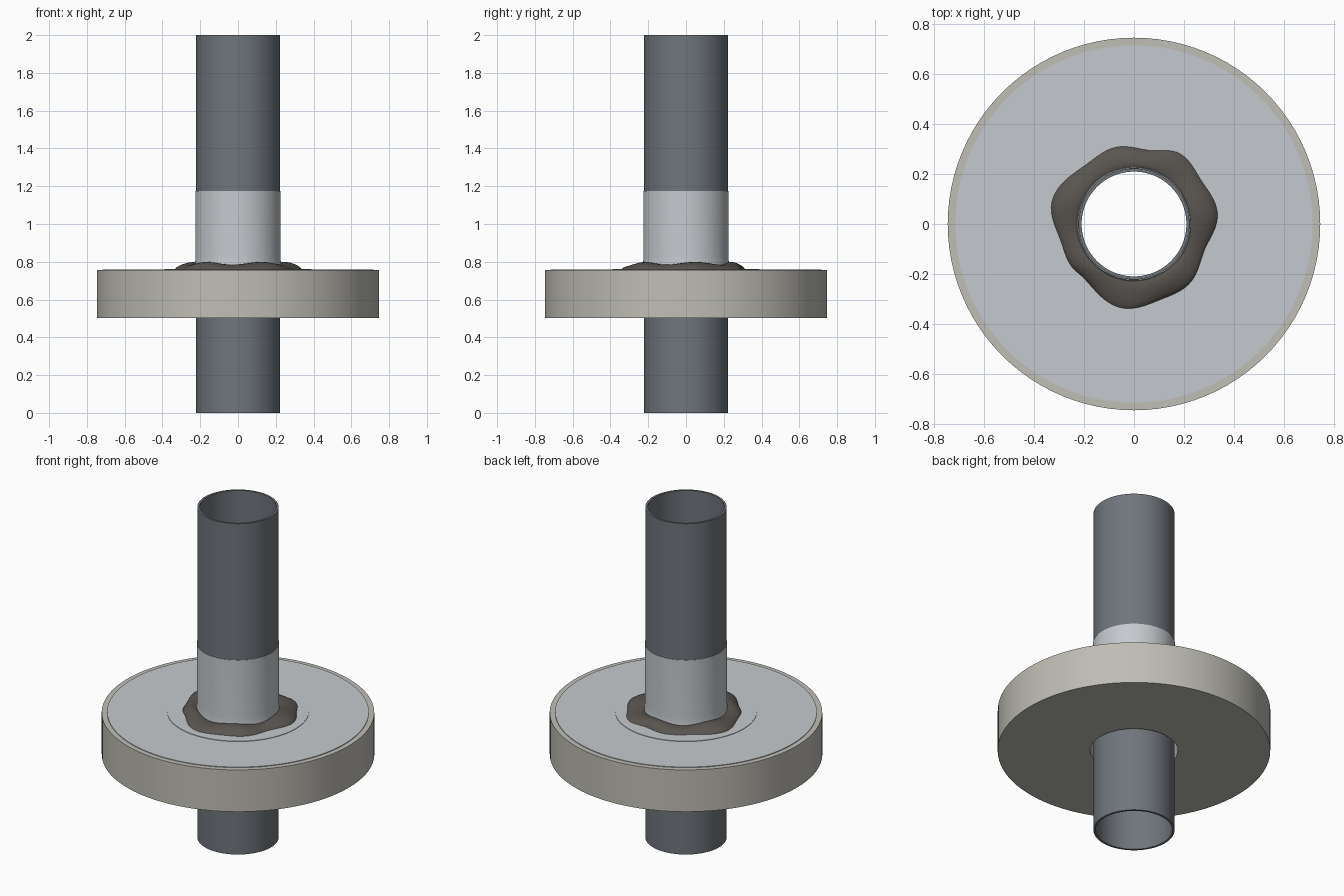
import bpy, bmesh, math

if "Cube" in bpy.data.objects:
    bpy.data.objects.remove(bpy.data.objects["Cube"])

SEG = 96


def material(name, rgb):
    m = bpy.data.materials.new(name)
    m.diffuse_color = (*rgb, 1)
    m.use_nodes = True
    m.node_tree.nodes["Principled BSDF"].inputs["Base Color"].default_value = m.diffuse_color
    return m


def sweep(name, rings_at, mat, seg=SEG):
    """Closed cross-section carried around z; rings_at(angle) gives (r, z) points."""
    bm = bmesh.new()
    cols = []
    for i in range(seg):
        a = math.tau * i / seg
        cols.append([bm.verts.new((r * math.cos(a), r * math.sin(a), z))
                     for r, z in rings_at(a)])
    for i in range(seg):
        c, d = cols[i], cols[(i + 1) % seg]
        for j in range(len(c)):
            k = (j + 1) % len(c)
            bm.faces.new((c[j], d[j], d[k], c[k]))
    bmesh.ops.recalc_face_normals(bm, faces=bm.faces)
    me = bpy.data.meshes.new(name)
    bm.to_mesh(me)
    bm.free()
    ob = bpy.data.objects.new(name, me)
    bpy.context.collection.objects.link(ob)
    me.materials.append(mat)
    bpy.ops.object.select_all(action='DESELECT')
    ob.select_set(True)
    bpy.context.view_layer.objects.active = ob
    bpy.ops.object.shade_smooth_by_angle(angle=math.radians(35))
    return ob


def lathe(name, profile, mat):
    return sweep(name, lambda a: profile, mat)


def tube(name, r0, r1, z0, z1, mat):
    return lathe(name, [(r0, z0), (r1, z0), (r1, z1), (r0, z1)], mat)


pipe_grey = material("pipe_grey", (0.16, 0.18, 0.20))
concrete = material("concrete", (0.52, 0.51, 0.46))
sheet = material("membrane_grey", (0.56, 0.59, 0.62))
mastic = material("mastic", (0.10, 0.09, 0.08))

# Hollow pipe through a round slab with a clearance hole
tube("pipe", 0.21, 0.2225, 0.0, 2.0, pipe_grey)
tube("slab", 0.24, 0.747, 0.503, 0.756, concrete)

# Thin sheet on the slab
tube("membrane_sheet", 0.2235, 0.717, 0.756, 0.760, sheet)

# Boot: flat flange, small flare, sleeve up the pipe
lathe("pipe_boot", [(0.2225, 0.758), (0.388, 0.758), (0.388, 0.763), (0.232, 0.763),
                    (0.229, 0.78), (0.2265, 0.80), (0.2255, 0.83),
                    (0.2255, 1.176), (0.2225, 1.176)], sheet)

# Irregular bead of sealant: outline radius at given degrees
OUTLINE = [(7, .338), (33, .322), (57, .338), (78, .302), (104, .317), (130, .307),
           (164, .342), (192, .303), (213, .304), (230, .298), (261, .341),
           (289, .322), (313, .327), (340, .302)]


def bead_radius(a):
    d = (math.degrees(a) - 7) % 360 + 7
    n = len(OUTLINE)
    i = max(k for k in range(n) if OUTLINE[k][0] <= d)
    nxt = OUTLINE[(i + 1) % n]
    end = nxt[0] + (360 if i == n - 1 else 0)
    t = (d - OUTLINE[i][0]) / (end - OUTLINE[i][0])
    p0, p1, p2, p3 = (OUTLINE[(i + k) % n][1] for k in (-1, 0, 1, 2))
    return p1 + 0.5 * t * (p2 - p0 + t * (2*p0 - 5*p1 + 4*p2 - p3
                                          + t * (3*(p1 - p2) + p3 - p0)))


def bead_section(a):
    r0, r1 = 0.226, bead_radius(a)
    h = 0.030 + 0.007 * math.sin(5 * a + 0.6)
    shape = [(0, .85), (.1, .97), (.25, 1), (.45, .92), (.65, .74),
             (.82, .50), (.94, .26), (1, 0)]
    return [(r0, 0.761)] + [(r0 + (r1 - r0) * u, 0.762 + h * v) for u, v in shape]


sweep("sealant_bead", bead_section, mastic, 128)
